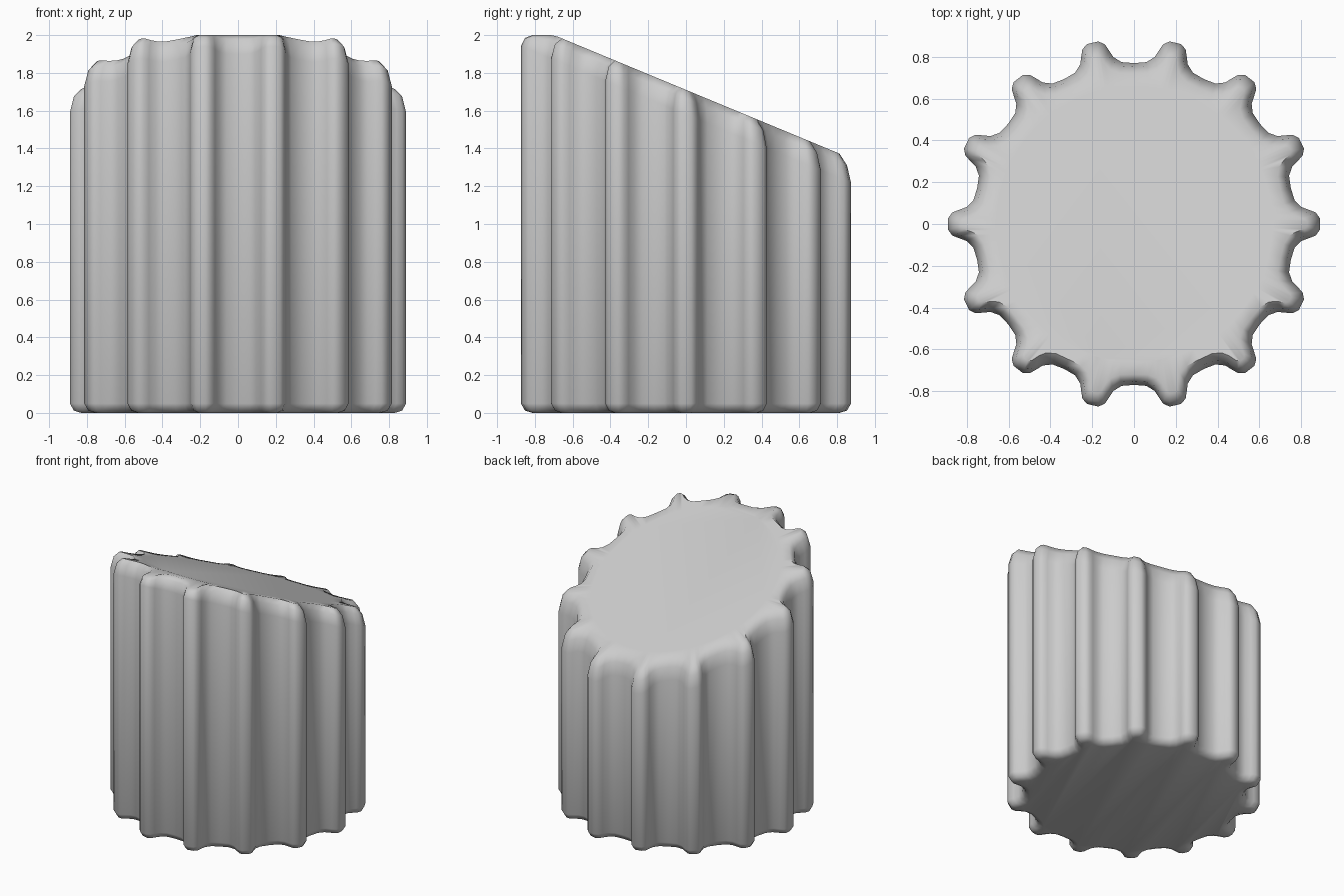
import bpy, bmesh, math

if "Cube" in bpy.data.objects:
    bpy.data.objects.remove(bpy.data.objects["Cube"])

TEETH = 14
# half tooth in its own frame: (radial, sideways), valley to tip
OUTER = [(0.751, 0.171), (0.769, 0.114), (0.802, 0.081), (0.84, 0.067),
         (0.87, 0.055), (0.89, 0.028)]
INNER = [(0.702, 0.160), (0.718, 0.095), (0.745, 0.055), (0.78, 0.036),
         (0.815, 0.025), (0.83, 0.012)]


def outline(half):
    """Full toothed outline, repeated round the axis."""
    tooth = [(r, -t) for r, t in half] + [(r, t) for r, t in reversed(half[1:])]
    pts = []
    for k in range(TEETH):
        a = 2 * math.pi * k / TEETH
        c, s = math.cos(a), math.sin(a)
        pts += [(r * c - t * s, r * s + t * c) for r, t in tooth]
    return pts


def slope(y):
    return 1.71 - 0.415 * y


outer, inner = outline(OUTER), outline(INNER)
mid = [((a[0] * 0.65 + b[0] * 0.35), (a[1] * 0.65 + b[1] * 0.35))
       for a, b in zip(outer, inner)]
core = [(0.66 * x / math.hypot(x, y), 0.66 * y / math.hypot(x, y)) for x, y in inner]

# stacked loops: bevelled foot, straight flutes, bevelled slanted top
bm = bmesh.new()
layers = [
    (inner, lambda y: 0.0),
    (mid, lambda y: 0.012),
    (outer, lambda y: 0.05),
    (outer, lambda y: slope(y) - 0.13),
    (mid, lambda y: min(1.985, slope(y) - 0.045)),
    (inner, lambda y: min(2.0, slope(y))),
    (core, slope),
]
rings = [[bm.verts.new((x, y, fz(y))) for x, y in pts] for pts, fz in layers]
for lo, hi in zip(rings, rings[1:]):
    n = len(lo)
    for i in range(n):
        j = (i + 1) % n
        bm.faces.new((lo[i], lo[j], hi[j], hi[i]))
bm.faces.new(rings[0][::-1])
bm.faces.new(rings[-1])
bmesh.ops.recalc_face_normals(bm, faces=bm.faces)

mesh = bpy.data.meshes.new("fluted_stump")
bm.to_mesh(mesh)
bm.free()
body = bpy.data.objects.new("fluted_stump", mesh)
bpy.context.collection.objects.link(body)

# soft shading
bpy.context.view_layer.objects.active = body
body.select_set(True)
bpy.ops.object.shade_smooth_by_angle(angle=math.radians(60))
